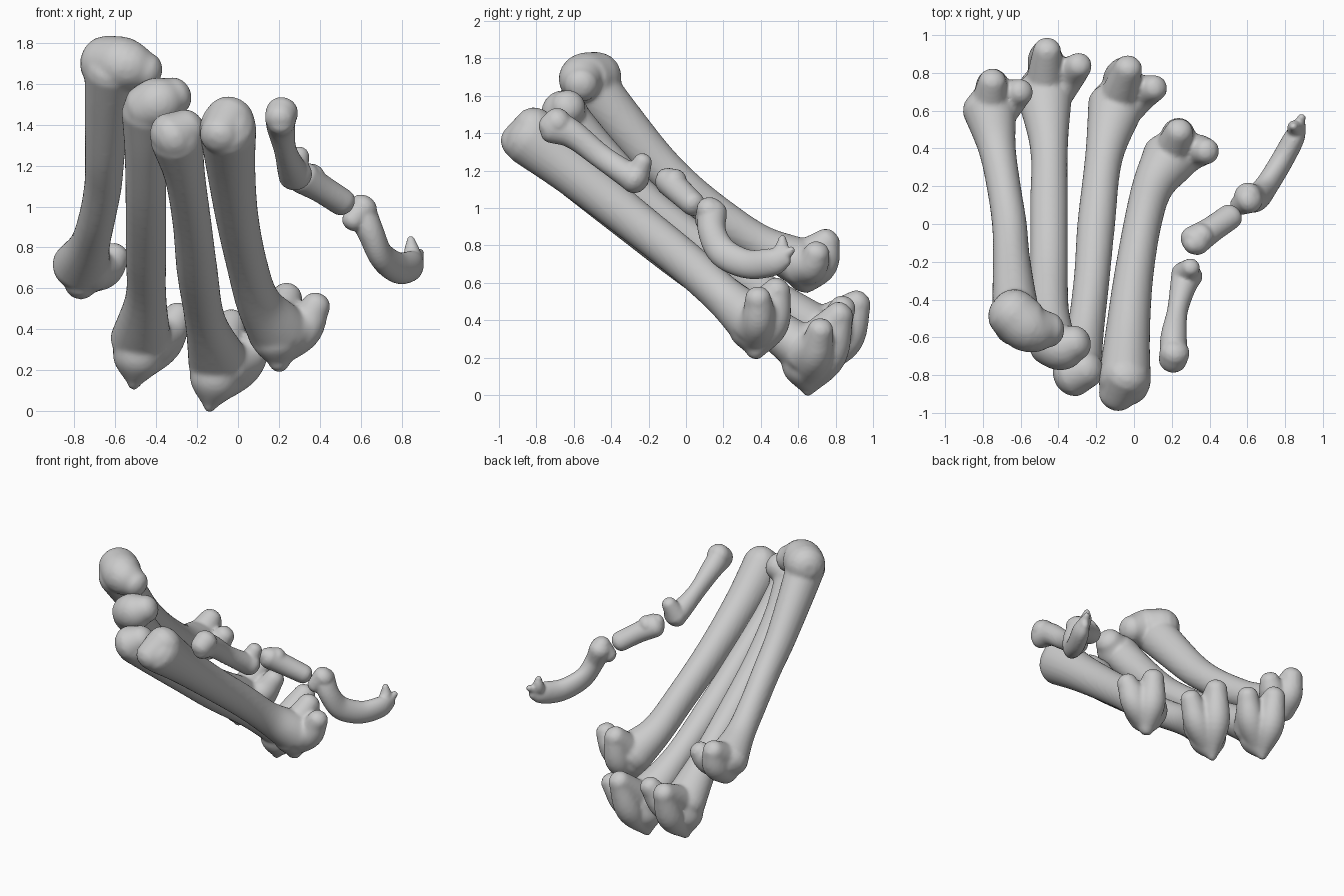
import bpy, bmesh, math
from mathutils import Vector


def spline(pts, steps=6):
    """Catmull-Rom through (x, y, z, side radius, depth radius) points."""
    p = [Vector(q) for q in pts]
    p = [p[0] * 2 - p[1]] + p + [p[-1] * 2 - p[-2]]
    out = []
    for i in range(1, len(p) - 2):
        a, b, c, d = p[i - 1:i + 3]
        for k in range(steps):
            t = k / steps
            out.append(0.5 * (2 * b + (c - a) * t + (2 * a - 5 * b + 4 * c - d) * t * t
                              + (3 * b - a - 3 * c + d) * t ** 3))
    return out + [p[-2]]


def tube(bm, pts, sides=24):
    """Elliptical tube with rounded ends."""
    path = spline(pts)
    n = len(path)
    pos = [Vector(q[:3]) for q in path]
    rings = []

    def ring(c, t, a, b):
        u = (Vector((1, 0, 0)) - t * t.x).normalized()
        v = t.cross(u)
        rings.append([bm.verts.new(c + u * a * math.cos(w) + v * b * math.sin(w))
                      for w in (2 * math.pi * k / sides for k in range(sides))])

    tan = [(pos[min(i + 1, n - 1)] - pos[max(i - 1, 0)]).normalized() for i in range(n)]
    caps = [math.radians(d) for d in (25, 50, 72)]
    for i in range(n):
        a, b = path[i][3], path[i][4]
        depth = 0.85 * min(a, b)
        if i == 0:
            for w in reversed(caps):
                ring(pos[0] - tan[0] * depth * math.sin(w), tan[0], a * math.cos(w), b * math.cos(w))
        ring(pos[i], tan[i], a, b)
        if i == n - 1:
            for w in caps:
                ring(pos[i] + tan[i] * depth * math.sin(w), tan[i], a * math.cos(w), b * math.cos(w))
    for r, s in zip(rings, rings[1:]):
        for k in range(sides):
            j = (k + 1) % sides
            bm.faces.new((r[k], r[j], s[j], s[k]))
    bm.faces.new(rings[0][::-1])
    bm.faces.new(rings[-1])


def bone(name, tubes, voxel=0.013):
    """Fuse overlapping tubes into one smooth bone."""
    bm = bmesh.new()
    for pts in tubes:
        # points may give one radius or two
        tube(bm, [tuple(q) if len(q) == 5 else tuple(q) + (q[3],) for q in pts])
    bmesh.ops.recalc_face_normals(bm, faces=bm.faces)
    me = bpy.data.meshes.new(name)
    bm.to_mesh(me)
    bm.free()
    ob = bpy.data.objects.new(name, me)
    bpy.context.collection.objects.link(ob)
    rm = ob.modifiers.new("fuse", 'REMESH')
    rm.mode = 'VOXEL'
    rm.voxel_size = voxel
    rm.use_smooth_shade = True
    sm = ob.modifiers.new("soften", 'SMOOTH')
    sm.factor = 0.5
    sm.iterations = 6


def long_bone(name, shaft, heads, tip, keel, lobe, tip_r):
    """Shaft, upper head, and lower joint with pointed tip, keel and side lobe."""
    end = Vector(shaft[-1][:3])
    k, l, t = Vector(keel), Vector(lobe), Vector(tip)
    mid = (t + k) / 2 + Vector((0.01, 0.03, -0.02))
    low = t * .55 + end * .45
    bone(name, [
        shaft, *heads,
        [(*end, .13), (*low, .115), (*t, tip_r)],
        [(*t, tip_r), (*mid, .09), (*k, .07)],
        [(*end, .11), (*k, .075)],
        [(*low, .09), (*((low + l) / 2 + Vector((.03, .01, -.02))), .09), (*l, .065)],
        [(*(end + Vector((.05, 0, -.02))), .11), (*((end + l) / 2 + Vector((.04, .02, -.03))), .09), (*l, .07)],
    ])


# Four long bones
long_bone("outer_long_bone",
          [(-.62, -.52, 1.67, .13, .14), (-.635, -.37, 1.49, .115, .125), (-.65, -.17, 1.26, .098, .11),
           (-.66, 0, 1.10, .092, .1), (-.69, .2, .94, .09, .1), (-.725, .4, .81, .1, .1),
           (-.765, .61, .71, .145, .13)],
          [[(-.65, -.47, 1.70, .135), (-.55, -.55, 1.69, .135), (-.45, -.56, 1.66, .095)]],
          (-.77, .63, .62), (-.75, .755, .82), (-.60, .70, .76), .08)

long_bone("second_long_bone",
          [(-.44, -.62, 1.46, .13, .12), (-.45, -.45, 1.27, .105, .11), (-.45, -.2, 1.02, .1, .1),
           (-.45, .1, .78, .1, .1), (-.45, .4, .56, .1, .1), (-.475, .70, .35, .15, .13)],
          [[(-.45, -.63, 1.48, .12), (-.38, -.65, 1.51, .125), (-.31, -.63, 1.54, .095)]],
          (-.51, .73, .13), (-.46, .92, .49), (-.29, .84, .47), .03)

long_bone("third_long_bone",
          [(-.30, -.77, 1.33, .13, .13), (-.26, -.58, 1.15, .1, .11), (-.225, -.3, .92, .095, .1),
           (-.2, 0, .69, .1, .1), (-.16, .35, .44, .1, .1), (-.095, .63, .24, .15, .13)],
          [[(-.32, -.79, 1.34, .125), (-.25, -.77, 1.38, .10)]],
          (-.14, .65, .02), (-.03, .825, .43), (.11, .72, .35), .03)

long_bone("inner_long_bone",
          [(-.05, -.83, 1.38, .14, .16), (-.035, -.6, 1.19, .12, .13), (-.005, -.3, .95, .105, .115),
           (.045, 0, .71, .1, .11), (.1, .2, .53, .11, .11), (.19, .35, .40, .15, .14)],
          [[(-.09, -.90, 1.35, .10), (-.04, -.80, 1.42, .125)],
           [(-.10, -.91, 1.35, .085), (.0, -.91, 1.35, .085)]],
          (.2, .37, .235), (.24, .49, .56), (.385, .385, .52), .05)

# Thumb: upper, middle and claw-bearing bones
bone("thumb_upper_bone", [
    [(.21, -.71, 1.44, .075, .095), (.21, -.60, 1.39, .07, .075), (.23, -.46, 1.28, .055, .065),
     (.26, -.33, 1.19, .07, .07), (.28, -.27, 1.155, .085, .08)],
    [(.205, -.72, 1.43, .075), (.215, -.68, 1.46, .08)],
    [(.27, -.27, 1.16, .075), (.30, -.23, 1.25, .05)],
], .009)

bone("thumb_middle_bone", [
    [(.32, -.09, 1.14, .085, .075), (.41, -.03, 1.085, .07, .07), (.51, .04, 1.02, .07, .065)],
    [(.31, -.11, 1.16, .055), (.36, -.06, 1.14, .07)],
], .009)

bone("thumb_claw_bone", [
    [(.60, .14, .98, .075, .08), (.65, .14, .87, .065, .075), (.70, .20, .76, .06, .08),
     (.78, .33, .70, .06, .078), (.85, .46, .71, .055, .075), (.88, .53, .735, .03, .05)],
    [(.56, .10, .93, .055), (.61, .13, .99, .075)],
    [(.86, .47, .71, .045), (.85, .51, .78, .04), (.845, .515, .84, .02)],
    [(.86, .48, .72, .045), (.888, .565, .775, .022)],
], .009)
